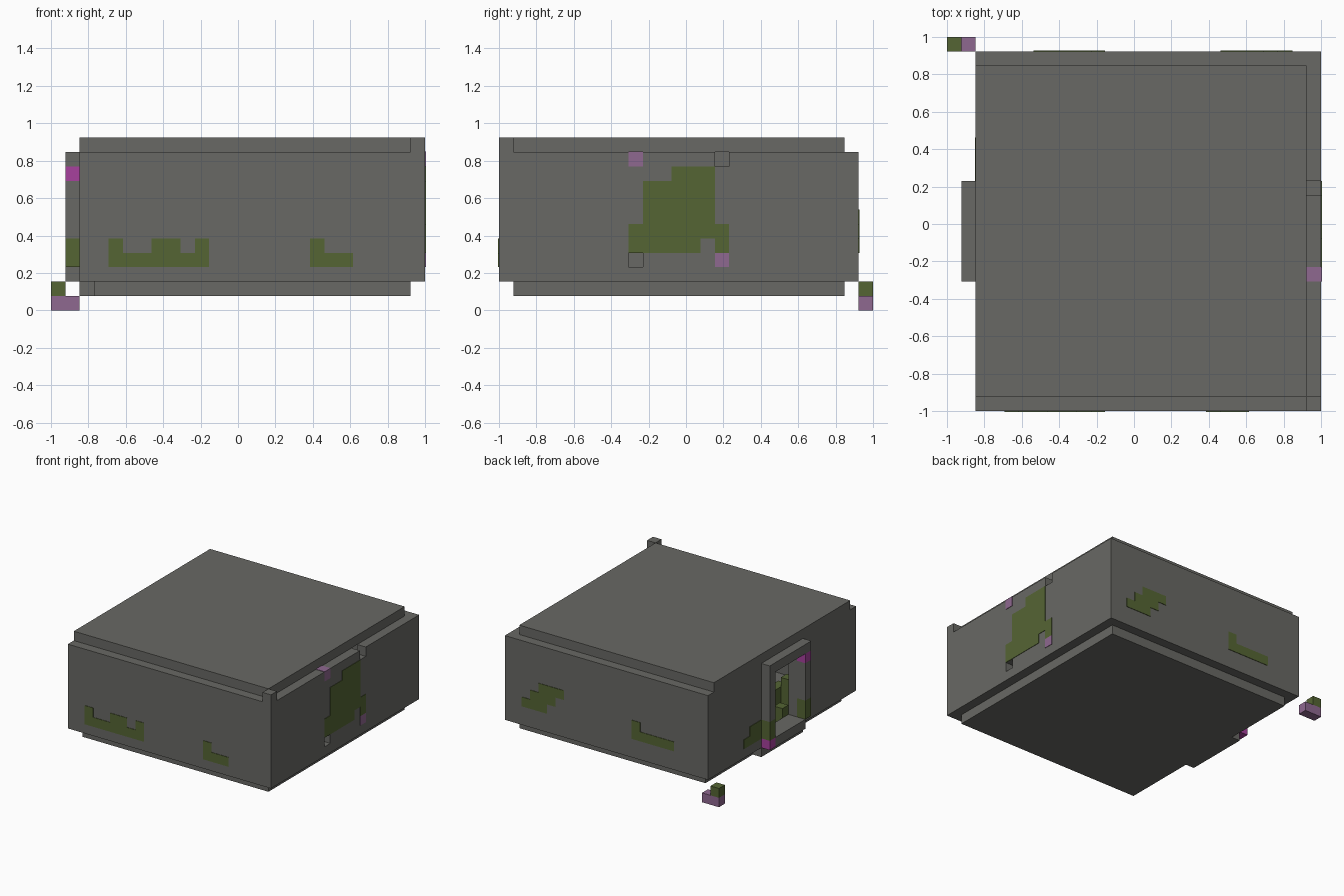
import bpy
import bmesh

U = 1 / 13   # edge of one block
T = 0.05     # thickness of painted plates, in blocks

if "Cube" in bpy.data.objects:
    bpy.data.objects.remove(bpy.data.objects["Cube"])


def material(name, rgb):
    m = bpy.data.materials.new(name)
    m.use_nodes = True
    m.diffuse_color = (*rgb, 1)
    m.node_tree.nodes["Principled BSDF"].inputs["Base Color"].default_value = (*rgb, 1)
    return m


STONE = material("grey stone", (0.14, 0.14, 0.128))
MOSS = material("moss green", (0.091, 0.13, 0.034))
LILAC = material("pale lilac", (0.275, 0.138, 0.28))
MAGENTA = material("bright magenta", (0.39, 0.052, 0.34))


def blocks(name, mat, *boxes):
    """One object from boxes given in blocks as (x range, y range, z range)."""
    bm = bmesh.new()
    for xr, yr, zr in boxes:
        cube = bmesh.ops.create_cube(bm, size=1)
        for v in cube["verts"]:
            v.co = (-1 + xr[v.co.x > 0] * U,
                    -1 + yr[v.co.y > 0] * U,
                    zr[v.co.z > 0] * U)
    mesh = bpy.data.meshes.new(name)
    bm.to_mesh(mesh)
    bm.free()
    mesh.materials.append(mat)
    ob = bpy.data.objects.new(name, mesh)
    bpy.context.collection.objects.link(ob)
    return ob


def cut(ob, *box):
    cutter = blocks("cutter", STONE, box)
    cutter.hide_render = True
    mod = ob.modifiers.new("cut", "BOOLEAN")
    mod.operation = "DIFFERENCE"
    mod.solver = "EXACT"
    mod.object = cutter
    bpy.context.view_layer.objects.active = ob
    bpy.ops.object.modifier_apply(modifier=mod.name)
    bpy.data.objects.remove(cutter)


# Walls: a hollow shell with a doorway and two missing blocks
walls = blocks("walls", STONE, ((2, 26), (0, 25), (2, 11)))
cut(walls, (3, 25), (1, 24), (0, 13))
cut(walls, (1, 4), (10, 15), (3, 10))
cut(walls, (24, 27), (9, 10), (3, 4))
cut(walls, (24, 27), (15, 16), (10, 13))

# Roof, floor, doorstep and corner post
blocks("roof", STONE, ((2, 25), (1, 24), (11, 12)))
blocks("floor", STONE, ((3, 25), (1, 24), (1, 2)))
blocks("doorstep", STONE, ((2, 3), (9, 16), (1, 2)))
blocks("corner_post", STONE, ((25, 26), (0, 1), (11, 12)))

# Door frame standing one block out from the wall
X = (1, 2)
blocks("door_frame", STONE,
       (X, (9, 16), (10, 11)), (X, (10, 15), (2, 3)),
       (X, (9, 10), (5, 9)), (X, (15, 16), (5, 10)))
blocks("mossy_jambs", MOSS, (X, (9, 10), (3, 5)), (X, (15, 16), (3, 5)))
blocks("frame_gems", MAGENTA, (X, (9, 10), (9, 10)), (X, (15, 16), (2, 3)))

# Moss on the front and back
F, B = (-T, T), (25 - T, 25 + T)
blocks("front_moss", MOSS,
       ((4, 11), F, (3, 4)), ((4, 5), F, (4, 5)), ((7, 9), F, (4, 5)),
       ((10, 11), F, (4, 5)), ((18, 21), F, (3, 4)), ((18, 19), F, (4, 5)))
blocks("back_moss", MOSS,
       ((21, 24), B, (4, 5)), ((20, 23), B, (5, 6)), ((19, 22), B, (6, 7)),
       ((6, 11), B, (4, 5)), ((10, 11), B, (5, 6)))

# Moss and lilac blocks on the two sides
L, R = (26 - T, 26 + T), (2 - T, 2 + T)
blocks("left_moss", MOSS,
       (L, (9, 14), (4, 5)), (L, (15, 16), (4, 5)), (L, (9, 16), (5, 6)),
       (L, (10, 15), (6, 9)), (L, (12, 15), (9, 10)))
blocks("left_lilac_blocks", LILAC,
       ((25 - T, 26 + T), (9, 10), (10, 11 + T)), ((25 - T, 26 + T), (15, 16), (3, 4)))
blocks("right_moss", MOSS, (R, (16, 19), (3, 4)), (R, (16, 18), (4, 5)))

# Mossy rubble inside the doorway
blocks("inside_rubble", MOSS,
       ((3, 4), (10, 11), (2, 4)), ((5, 6), (6, 7), (2, 5)), ((6, 7), (6, 8), (2, 4)))

# Loose blocks on the ground behind the house
blocks("loose_lilac_block", LILAC, ((0, 2), (25, 26), (0, 1)))
blocks("loose_moss_block", MOSS, ((0, 1), (25, 26), (1, 2)))
